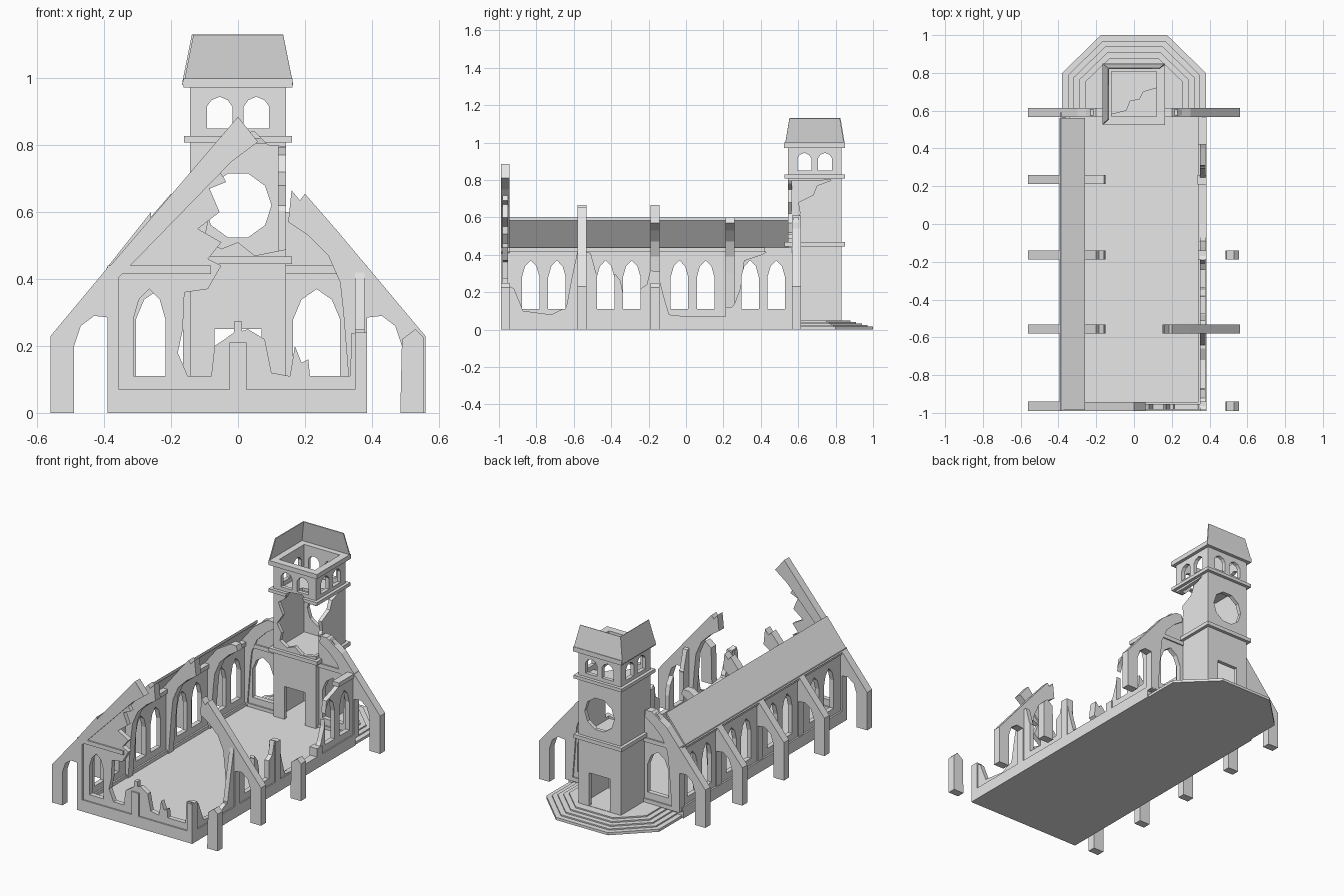
import bpy
import bmesh
import math
from mathutils import Vector

default_cube = bpy.data.objects.get("Cube")
if default_cube:
    bpy.data.objects.remove(default_cube)

stone = bpy.data.materials.new("grey stone")
stone.use_nodes = True
stone.diffuse_color = (0.8, 0.8, 0.8, 1)
stone.node_tree.nodes["Principled BSDF"].inputs["Base Color"].default_value = (0.8, 0.8, 0.8, 1)


def finish(name, bm):
    bmesh.ops.recalc_face_normals(bm, faces=bm.faces)
    mesh = bpy.data.meshes.new(name)
    bm.to_mesh(mesh)
    bm.free()
    mesh.materials.append(stone)
    obj = bpy.data.objects.new(name, mesh)
    bpy.context.scene.collection.objects.link(obj)
    return obj


def prism(name, points, low, high, axis):
    """Extrude a flat outline from low to high along the named axis."""
    place = {"x": lambda a, b, d: (d, a, b),
             "y": lambda a, b, d: (a, d, b),
             "z": lambda a, b, d: (a, b, d)}[axis]
    bm = bmesh.new()
    face = bm.faces.new([bm.verts.new(place(a, b, low)) for a, b in points])
    grown = bmesh.ops.extrude_face_region(bm, geom=[face])
    moved = [v for v in grown["geom"] if isinstance(v, bmesh.types.BMVert)]
    shift = Vector(place(0, 0, high - low))
    bmesh.ops.translate(bm, verts=moved, vec=shift)
    return finish(name, bm)


def rect(a, b, c, d):
    return [(a, c), (b, c), (b, d), (a, d)]


def box(name, x0, x1, y0, y1, z0, z1):
    return prism(name, rect(x0, x1, y0, y1), z0, z1, "z")


def cut(obj, cutters):
    """Subtract the cutters, bake the result and drop the cutters."""
    for cutter in cutters:
        cutter.hide_render = True
        mod = obj.modifiers.new("opening", "BOOLEAN")
        mod.operation = "DIFFERENCE"
        mod.solver = "EXACT"
        mod.object = cutter
    bpy.context.view_layer.update()
    graph = bpy.context.evaluated_depsgraph_get()
    baked = bpy.data.meshes.new_from_object(obj.evaluated_get(graph))
    obj.modifiers.clear()
    obj.data = baked
    for cutter in cutters:
        bpy.data.objects.remove(cutter)


def arch(center, half, bottom, spring, top):
    return [(center - half, bottom), (center + half, bottom), (center + half, spring),
            (center + half * 0.65, spring + (top - spring) * 0.65), (center, top),
            (center - half * 0.65, spring + (top - spring) * 0.65), (center - half, spring)]


def lancet(center, half, low, high, axis):
    return prism("cutter", arch(center, half, 0.11, 0.28, 0.37), low, high, axis)


# Floor slab and the stepped entrance
box("floor_slab", -0.39, 0.385, -0.99, 0.58, 0, 0.05)
for i in range(5):
    d = i * 0.03
    w, c, e = 0.38 - d, 0.175 - d * 0.4, 0.8 - d * 0.4
    prism("entrance_step", [(-w, 0.58), (w, 0.58), (w, e), (c, 1 - d), (-c, 1 - d), (-w, e)],
          0, 0.016 + i * 0.008, "z")

# Side walls: whole on the right, ruined on the left
piers = [-0.965, -0.555, -0.165, 0.235, 0.59]
bays = list(zip(piers, piers[1:]))


def side_lancets(low, high):
    return [lancet((a + b) / 2 + s * 0.07, 0.047, low, high, "x") for a, b in bays for s in (-1, 1)]


right_wall = prism("right_wall", rect(-0.985, 0.59, 0.04, 0.43), -0.38, -0.352, "x")
cut(right_wall, side_lancets(-0.5, -0.3))
ruin = [(-0.985, 0.04), (0.59, 0.04), (0.59, 0.44), (0.46, 0.43), (0.4, 0.4), (0.31, 0.37),
        (0.29, 0.22), (0.26, 0.14), (0.21, 0.07), (0, 0.07), (-0.09, 0.08), (-0.12, 0.18),
        (-0.15, 0.3), (-0.19, 0.32), (-0.21, 0.24), (-0.33, 0.16), (-0.35, 0.26), (-0.38, 0.3),
        (-0.41, 0.22), (-0.48, 0.3), (-0.51, 0.41), (-0.58, 0.42), (-0.61, 0.28), (-0.64, 0.12),
        (-0.72, 0.08), (-0.87, 0.1), (-0.92, 0.22), (-0.985, 0.25)]
left_wall = prism("ruined_left_wall", ruin, 0.35, 0.378, "x")
cut(left_wall, side_lancets(0.3, 0.5))

# Raised frames around the wall panels
box("right_wall_sill", -0.39, -0.342, -0.99, 0.59, 0.045, 0.07)
box("right_wall_cornice", -0.39, -0.342, -0.99, 0.59, 0.415, 0.44)
box("left_wall_sill", 0.34, 0.385, -0.99, 0.59, 0.045, 0.07)
box("left_wall_cornice", 0.34, 0.385, 0.42, 0.59, 0.415, 0.44)
box("front_wall_sill", -0.39, 0.385, -0.99, -0.945, 0.045, 0.07)
box("front_wall_cornice", -0.39, -0.08, -0.99, -0.945, 0.415, 0.44)
box("front_corner_post", -0.39, -0.355, -0.99, -0.94, 0.045, 0.43)
box("front_centre_post", -0.025, 0.025, -0.99, -0.945, 0.045, 0.21)
box("broken_corner_post", 0.35, 0.385, -0.99, -0.94, 0.045, 0.24)
box("broken_pier", 0.34, 0.385, -0.19, -0.14, 0.045, 0.31)
box("broken_pier", 0.335, 0.385, 0.21, 0.26, 0.045, 0.12)

# Front wall with the remaining half of its gable
front = [(-0.385, 0.05), (0.385, 0.05), (0.385, 0.22), (0.34, 0.24), (0.335, 0.11),
         (0.215, 0.11), (0.21, 0.16), (0.19, 0.15), (0.17, 0.2), (0.155, 0.11),
         (0.1, 0.12), (0.08, 0.22), (0.03, 0.25), (0.012, 0.245), (0.01, 0.275),
         (-0.01, 0.275), (-0.012, 0.24), (-0.04, 0.22), (-0.07, 0.2), (-0.08, 0.11),
         (-0.15, 0.11), (-0.18, 0.18), (-0.165, 0.25), (-0.16, 0.36), (-0.09, 0.37),
         (-0.05, 0.44), (-0.09, 0.46), (-0.05, 0.51), (-0.12, 0.55), (-0.055, 0.6),
         (-0.085, 0.67), (-0.035, 0.69), (-0.06, 0.73), (0.04, 0.8), (0, 0.86), (-0.385, 0.42)]
front_wall = prism("front_wall", front, -0.982, -0.953, "y")
cut(front_wall, [lancet(-0.265, 0.048, -1.1, -0.9, "y")])
prism("gable_rafter", [(-0.39, 0.37), (-0.39, 0.43), (0, 0.885), (0.06, 0.81), (-0.02, 0.75)],
      -0.99, -0.943, "y")

# Arched buttress ribs along both sides
rib = [(0.56, 0), (0.56, 0.23), (0.3, 0.54), (0.2, 0.655), (0.185, 0.635), (0.16, 0.665),
       (0.15, 0.57), (0.21, 0.53), (0.27, 0.47), (0.305, 0.39), (0.315, 0.3),
       (0.335, 0.05), (0.385, 0.05), (0.385, 0.285), (0.43, 0.29), (0.47, 0.26),
       (0.49, 0.2), (0.49, 0)]
front_rib = [(0.56, 0), (0.56, 0.23), (0.385, 0.44), (0.385, 0.285), (0.43, 0.29),
             (0.47, 0.26), (0.49, 0.2), (0.49, 0)]


def buttress(name, outline, side, y, top=1):
    prism(name, [(side * x, min(z, top)) for x, z in outline], y - 0.024, y + 0.024, "y")


buttress("front_buttress", front_rib, -1, piers[0])
for y, top in zip(piers[1:], (0.665, 0.665, 0.6, 0.61)):
    buttress("right_buttress", rib, -1, y, top)
buttress("left_buttress", rib, 1, piers[1])
buttress("left_rear_buttress", rib, 1, piers[4], 0.61)
for y in (piers[0], piers[2]):
    prism("broken_buttress_foot", [(0.485, 0), (0.555, 0), (0.555, 0.225), (0.53, 0.25), (0.49, 0.22)],
          y - 0.024, y + 0.024, "y")

# Remaining strip of roof
prism("roof_strip", [(-0.395, 0.43), (-0.26, 0.6), (-0.26, 0.582), (-0.385, 0.425)], -0.985, 0.56, "y")

# Rear walls beside the tower
for s in (-1, 1):
    outline = [(0.14, 0.05), (0.385, 0.05), (0.385, 0.42), (0.23, 0.6), (0.14, 0.6)]
    rear = prism("rear_wall", [(s * x, z) for x, z in outline], 0.575, 0.605, "y")
    cut(rear, [lancet(s * 0.235, 0.07, 0.5, 0.7, "y")])
    a, b = sorted((s * 0.14, s * 0.385))
    for z in (0.045, 0.415):
        box("rear_wall_band", a, b, 0.567, 0.613, z, z + 0.025)

# Tower: hollow shaft with doors, round window, belfry openings and a collapsed corner
mid = 0.688


def breach():
    face = [(-0.1, 0.52), (-0.05, 0.49), (0, 0.51), (0.05, 0.47), (0.2, 0.5), (0.2, 0.79),
            (0.09, 0.8), (0.05, 0.84), (-0.04, 0.83), (-0.07, 0.78), (-0.11, 0.75),
            (-0.08, 0.68), (-0.12, 0.62), (-0.09, 0.57)]
    flank = [(0.5, 0.5), (0.6, 0.5), (0.58, 0.57), (0.61, 0.62), (0.6, 0.68), (0.68, 0.72),
             (0.7, 0.77), (0.78, 0.8), (0.5, 0.79)]
    return [prism("cutter", face, 0.5, 0.6, "y"), prism("cutter", flank, 0.09, 0.2, "x")]


def tube(name, half, inner, low, high):
    obj = box(name, -half, half, mid - half, mid + half, low, high)
    cut(obj, [box("cutter", -inner, inner, mid - inner, mid + inner, low - 0.1, high + 0.1)])
    return obj


shaft = tube("tower_shaft", 0.143, 0.12, 0.04, 0.985)
circle = [(0.1 * math.cos(math.tau * i / 10), 0.62 + 0.1 * math.sin(math.tau * i / 10)) for i in range(10)]
openings = [prism("cutter", circle, 0.75, 0.9, "y"),
            box("cutter", -0.07, 0.07, 0.4, 1, 0.05, 0.25)]
for s in (-1, 1):
    openings.append(prism("cutter", arch(s * 0.055, 0.038, 0.85, 0.915, 0.945), 0.4, 1, "y"))
    openings.append(prism("cutter", arch(mid + s * 0.055, 0.038, 0.85, 0.915, 0.945), -0.4, 0.4, "x"))
cut(shaft, openings)
cut(shaft, breach())
tube("lower_tower_band", 0.162, 0.12, 0.445, 0.468)
upper_band = tube("upper_tower_band", 0.162, 0.12, 0.808, 0.828)
cut(upper_band, breach())
tube("tower_cornice", 0.163, 0.12, 0.972, 1)

# Broken floors inside the tower
prism("belfry_floor", [(-0.12, 0.58), (-0.04, 0.6), (-0.02, 0.65), (0.03, 0.66), (0.05, 0.7),
                       (0.12, 0.72), (0.12, 0.81), (-0.12, 0.81)], 0.805, 0.822, "z")
box("middle_floor", -0.125, 0.125, 0.565, 0.81, 0.45, 0.468)

# Two surviving slopes of the tower roof
bm = bmesh.new()
ring = [(1, 1), (-1, 1), (-1, -1)]
low = [bm.verts.new((a * 0.165, mid + b * 0.16, 0.98)) for a, b in ring]
high = [bm.verts.new((a * 0.135, mid + b * 0.135, 1.13)) for a, b in ring]
for i in range(2):
    bm.faces.new((low[i], low[i + 1], high[i + 1], high[i]))
roof = finish("tower_roof", bm)
solid = roof.modifiers.new("thickness", "SOLIDIFY")
solid.thickness = 0.006
solid.offset = 0
